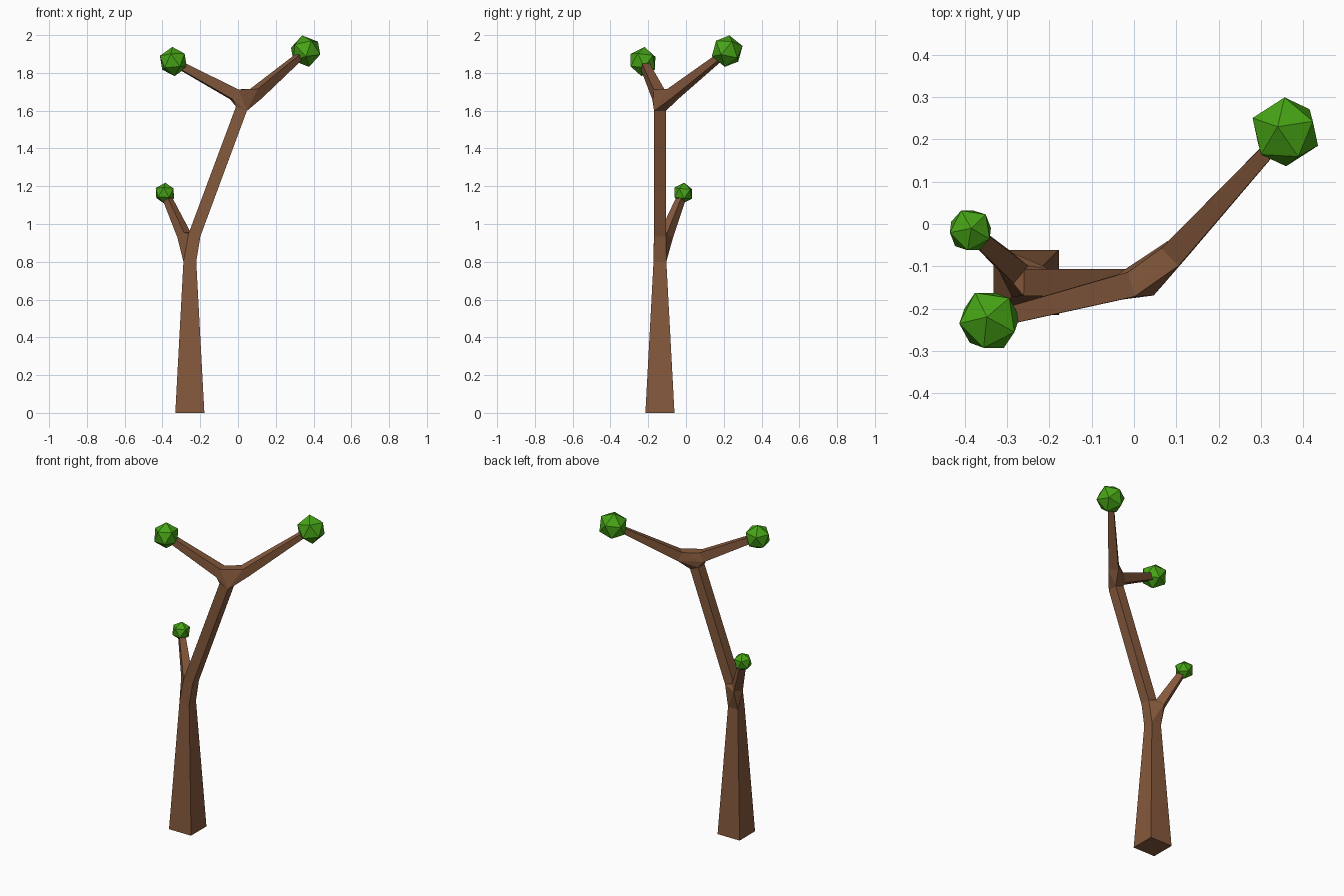
import bpy, bmesh
from math import radians
from mathutils import Vector, Matrix

if "Cube" in bpy.data.objects:
    bpy.data.objects.remove(bpy.data.objects["Cube"])


def material(name, rgb):
    m = bpy.data.materials.new(name)
    m.diffuse_color = (*rgb, 1)
    m.use_nodes = True
    m.node_tree.nodes["Principled BSDF"].inputs["Base Color"].default_value = m.diffuse_color
    return m


bark = material("bark", (0.235, 0.10, 0.046))
leaf = material("leaf", (0.062, 0.37, 0.008))


def finish(bm, name, mat):
    bmesh.ops.recalc_face_normals(bm, faces=bm.faces[:])
    me = bpy.data.meshes.new(name)
    bm.to_mesh(me)
    bm.free()
    me.materials.append(mat)
    ob = bpy.data.objects.new(name, me)
    bpy.context.collection.objects.link(ob)


bm = bmesh.new()


def ring(center, direction, half):
    """Square cross-section facing along direction, one axis kept level."""
    t = Vector(direction).normalized()
    side = Vector((-t.y, t.x, 0))
    side = side.normalized() if side.length > 1e-4 else Vector((0, 1, 0))
    up = side.cross(t)
    return [bm.verts.new(Vector(center) + half * (a * side + b * up))
            for a, b in ((-1, -1), (1, -1), (1, 1), (-1, 1))]


def loft(r1, r2):
    for i in range(4):
        j = (i + 1) % 4
        bm.faces.new((r1[i], r1[j], r2[j], r2[i]))


def joint(*rings):
    """Convex hull between ring ends, left open where the limbs attach."""
    out = bmesh.ops.convex_hull(bm, input=[v for r in rings for v in r])
    faces = [g for g in out["geom"] if isinstance(g, bmesh.types.BMFace)]
    caps = [f for f in faces if any(set(f.verts) <= set(r) for r in rings)]
    bmesh.ops.delete(bm, geom=caps, context='FACES_ONLY')


def limb(start, start_dir, half, tip, tip_half):
    """Tapering branch; returns its start ring."""
    r1 = ring(start, start_dir, half)
    r2 = ring(tip, Vector(tip) - Vector(start), tip_half)
    loft(r1, r2)
    bm.faces.new(r2)
    return r1


# foliage: centre, radius, direction of top vertex, spin
balls = {
    "leaf_ball_right": ((0.358, 0.218, 1.915), 0.086, (-0.018, 0.012, 0.082), 14),
    "leaf_ball_left": ((-0.342, -0.228, 1.86), 0.078, (-0.006, 0.008, 0.077), 45),
    "leaf_ball_low": ((-0.387, -0.015, 1.163), 0.056, (0.002, 0.005, 0.055), 45),
}
right_c, left_c, low_c = (b[0] for b in balls.values())

# trunk and leaning stem
base = ring((-0.255, -0.138, 0), (0, 0, 1), 0.077)
neck = ring((-0.255, -0.138, 0.80), (0, 0, 1), 0.034)
bm.faces.new(base)
loft(base, neck)
lean = (0.37, 0, 0.93)
stem_low = ring((-0.23, -0.138, 0.943), (0.25, 0, 0.97), 0.032)
stem_top = ring((0.018, -0.138, 1.61), lean, 0.031)
loft(stem_low, stem_top)

# side twig and the two top branches
twig = limb((-0.285, -0.105, 0.94), (-0.105, 0.09, 0.225), 0.027, low_c, 0.017)
left = limb((-0.02, -0.146, 1.686), (-0.325, -0.08, 0.18), 0.030, left_c, 0.019)
right = limb((0.095, -0.068, 1.69), (0.24, 0.24, 0.20), 0.029, right_c, 0.015)

# forks
joint(neck, stem_low, twig)
joint(stem_top, left, right)
finish(bm, "trunk_and_branches", bark)

# foliage balls
for name, (c, r, top, spin) in balls.items():
    b = bmesh.new()
    tilt = Vector((0, 0, 1)).rotation_difference(Vector(top)).to_matrix().to_4x4()
    bmesh.ops.create_icosphere(
        b, subdivisions=1, radius=r,
        matrix=Matrix.Translation(c) @ tilt @ Matrix.Rotation(radians(spin), 4, 'Z'))
    finish(b, name, leaf)
